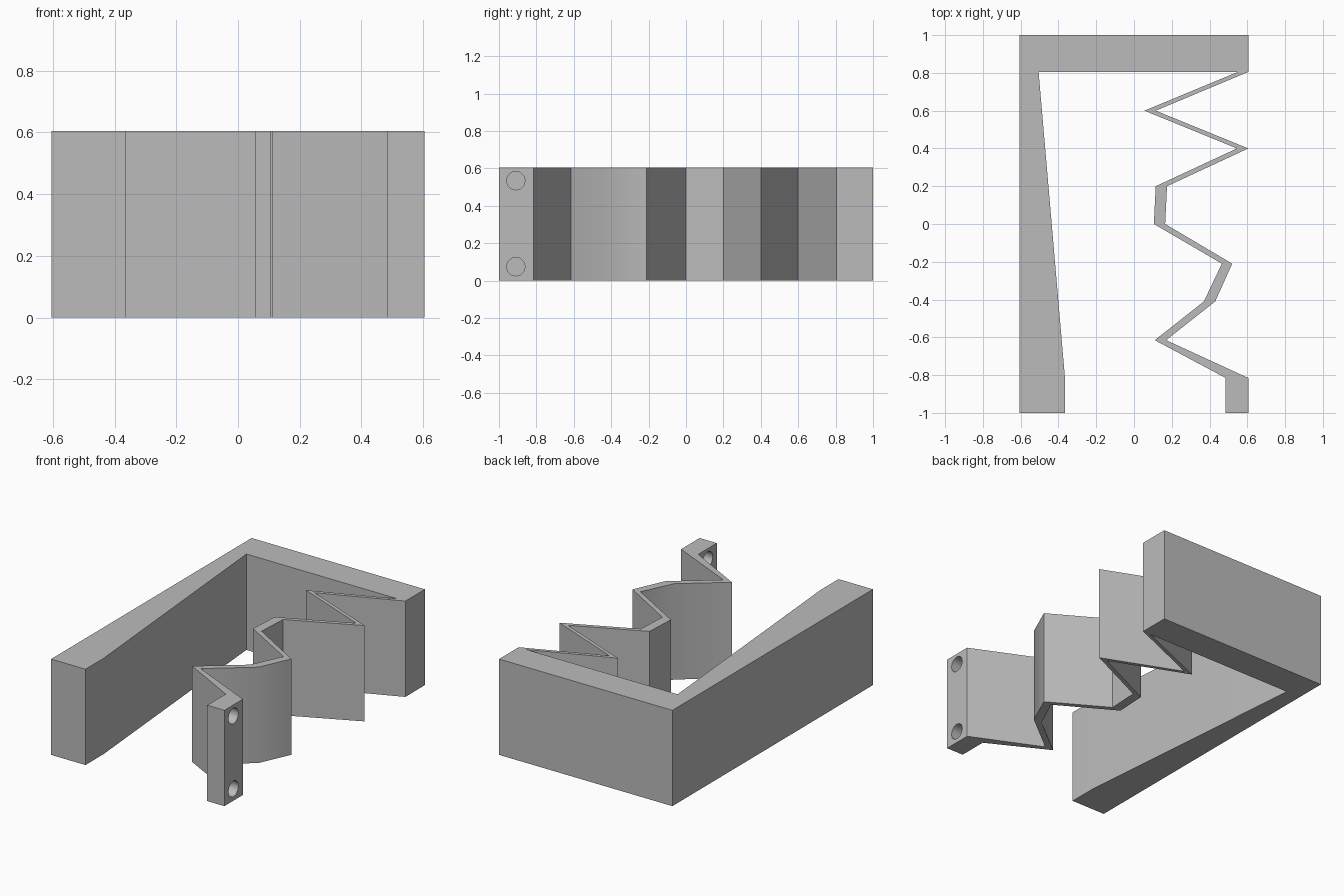
import bpy
import bmesh
import math

HEIGHT = 0.605

if "Cube" in bpy.data.objects:
    bpy.data.objects.remove(bpy.data.objects["Cube"], do_unlink=True)

grey = bpy.data.materials.new("plain_grey")
grey.use_nodes = True
colour = (0.5, 0.5, 0.5, 1)
grey.diffuse_color = colour
grey.node_tree.nodes["Principled BSDF"].inputs["Base Color"].default_value = colour


def extrude_outline(name, outline, height):
    """Raise a flat outline into a solid standing on the ground."""
    bm = bmesh.new()
    base = bm.faces.new([bm.verts.new((x, y, 0)) for x, y in outline])
    raised = bmesh.ops.extrude_face_region(bm, geom=[base])["geom"]
    bmesh.ops.translate(bm, vec=(0, 0, height),
                        verts=[v for v in raised if isinstance(v, bmesh.types.BMVert)])
    bmesh.ops.recalc_face_normals(bm, faces=bm.faces)
    mesh = bpy.data.meshes.new(name)
    bm.to_mesh(mesh)
    bm.free()
    mesh.materials.append(grey)
    obj = bpy.data.objects.new(name, mesh)
    bpy.context.collection.objects.link(obj)
    return obj


# L-shaped frame: back bar and tapered right arm
frame = [(0.605, 1), (-0.605, 1), (-0.605, -1), (-0.365, -1),
         (-0.365, -0.82), (-0.505, 0.805)]
# Folded strip: inner side from back to front, then the end tab
inner = [(0.55, 0.805), (0.055, 0.6), (0.545, 0.4), (0.115, 0.2), (0.105, 0),
         (0.465, -0.21), (0.37, -0.41), (0.11, -0.615), (0.485, -0.815), (0.485, -1)]
# Outer side from front to back
outer = [(0.605, -1), (0.605, -0.815), (0.17, -0.615), (0.43, -0.41), (0.52, -0.21),
         (0.165, 0), (0.175, 0.2), (0.605, 0.4), (0.115, 0.6), (0.605, 0.805)]
body = extrude_outline("folded_bracket", frame + inner + outer, HEIGHT)

# Two screw holes through the end tab
for label, z in (("lower", 0.075), ("upper", 0.535)):
    bpy.ops.mesh.primitive_cylinder_add(vertices=12, radius=0.05, depth=0.3,
                                        location=(0.545, -0.91, z),
                                        rotation=(0, math.pi / 2, 0))
    cutter = bpy.context.object
    cutter.name = label + "_hole_cutter"
    cutter.data.materials.append(grey)
    cutter.hide_render = True
    cutter.hide_viewport = True
    cut = body.modifiers.new(label + "_hole", "BOOLEAN")
    cut.operation = "DIFFERENCE"
    cut.solver = "EXACT"
    cut.object = cutter

# Bake the holes, then smooth only the gentle bends
bpy.context.view_layer.update()
evaluated = body.evaluated_get(bpy.context.evaluated_depsgraph_get())
finished = bpy.data.meshes.new_from_object(evaluated)
body.modifiers.clear()
body.data = finished
for obj in [o for o in bpy.data.objects if o.name.endswith("_hole_cutter")]:
    bpy.data.objects.remove(obj, do_unlink=True)
bpy.ops.object.select_all(action="DESELECT")
body.select_set(True)
bpy.context.view_layer.objects.active = body
bpy.ops.object.shade_smooth_by_angle(angle=math.radians(31))
